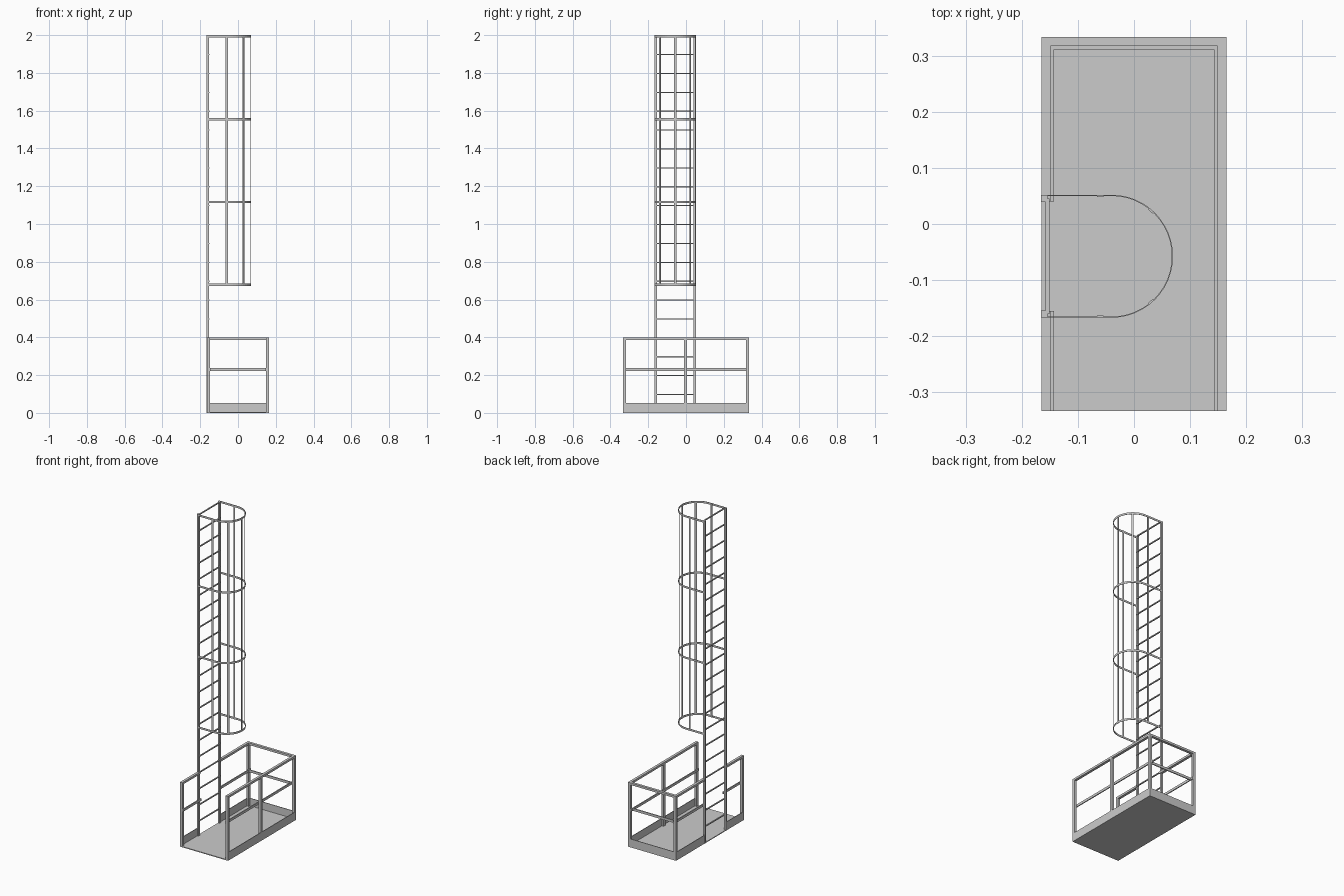
import bpy, bmesh, math

if "Cube" in bpy.data.objects:
    bpy.data.objects.remove(bpy.data.objects["Cube"])

X, Y = 0.165, 0.333          # platform half sizes
W = 0.016                    # post / rail width


def box(name, x0, x1, y0, y1, z0, z1):
    bm = bmesh.new()
    bmesh.ops.create_cube(bm, size=1)
    for v in bm.verts:
        v.co = ((x0 + x1) / 2 + v.co.x * (x1 - x0),
                (y0 + y1) / 2 + v.co.y * (y1 - y0),
                (z0 + z1) / 2 + v.co.z * (z1 - z0))
    me = bpy.data.meshes.new(name)
    bm.to_mesh(me)
    bm.free()
    ob = bpy.data.objects.new(name, me)
    bpy.context.collection.objects.link(ob)
    return ob


def side_run(name, s, y0, y1):
    """Top rail, mid rail and toe board along y on side s (-1 left, 1 right)."""
    def strip(part, a, b, z0, z1):
        lo, hi = sorted((s * a, s * b))
        box(name + part, lo, hi, y0, y1, z0, z1)
    strip("_top_rail", X - W, X, 0.387, 0.40)
    strip("_mid_rail", X - W - 0.006, X - W, 0.222, 0.237)
    strip("_toe_board", X - 0.004, X, 0.0, 0.052)


# Platform floor
box("platform", -X, X, -Y, Y, 0, 0.005)

# Guard rails: right side full length, left side split by the ladder
side_run("right", 1, -Y, Y)
side_run("left_front", -1, -Y, -0.155)
side_run("left_back", -1, 0.04, Y)

# Back guard rail
box("back_top_rail", -X, X, Y - W, Y, 0.387, 0.40)
box("back_mid_rail", -X + W, X - W, Y - W - 0.006, Y - W, 0.222, 0.237)
box("back_toe_board", -X, X, Y - 0.004, Y, 0, 0.052)

# Posts
for i, (s, y) in enumerate([(1, -Y), (1, -0.01), (1, Y - W), (-1, -Y), (-1, Y - W)]):
    x0, x1 = (X - W, X) if s > 0 else (-X, -X + W)
    box(f"post_{i}", x0, x1, y, y + W, 0, 0.39)

# Ladder stringers and rungs
LX = -0.166
for n, y in (("front", -0.167), ("back", 0.039)):
    box(f"stringer_{n}", LX, LX + 0.012, y, y + 0.013, 0, 2.0)
for i in range(1, 21):
    z = i * 0.1
    box(f"rung_{i}", -0.158, -0.151, -0.16, 0.045, z - 0.006, z)

# Safety cage hoops: U-shaped flat bands
CX, CY, R = -0.04, -0.0575, 0.1095
T = 0.002


def u_path(r):
    arc = [(CX + r * math.cos(a), CY + r * math.sin(a))
           for a in (math.radians(-90 + 180 * k / 24) for k in range(25))]
    return [(LX, CY - r)] + arc + [(LX, CY + r)]


def hoop(name, z):
    bm = bmesh.new()
    rings = []
    for p, q in zip(u_path(R), u_path(R - T)):
        rings.append([bm.verts.new((*c, h)) for c, h in
                      ((p, z - 0.012), (p, z), (q, z), (q, z - 0.012))])
    for a, b in zip(rings, rings[1:]):
        for k in range(4):
            bm.faces.new((a[k], b[k], b[(k + 1) % 4], a[(k + 1) % 4]))
    bm.faces.new(rings[0])
    bm.faces.new(rings[-1][::-1])
    bmesh.ops.recalc_face_normals(bm, faces=bm.faces)
    me = bpy.data.meshes.new(name)
    bm.to_mesh(me)
    bm.free()
    bpy.context.collection.objects.link(bpy.data.objects.new(name, me))


for i, z in enumerate((0.684, 1.123, 1.561, 2.0)):
    hoop(f"cage_hoop_{i}", z)

# Vertical cage straps inside the hoops
r = R - T * 1.5
straps = [(-0.06, CY - r, -90), (-0.06, CY + r, 90)]
straps += [(CX + r * math.cos(math.radians(a)), CY + r * math.sin(math.radians(a)), a)
           for a in (-49, 0, 49)]
for i, (x, y, a) in enumerate(straps):
    ob = box(f"cage_strap_{i}", -T / 2, T / 2, -0.006, 0.006, 0.672, 2.0)
    ob.location = (x, y, 0)
    ob.rotation_euler.z = math.radians(a)
